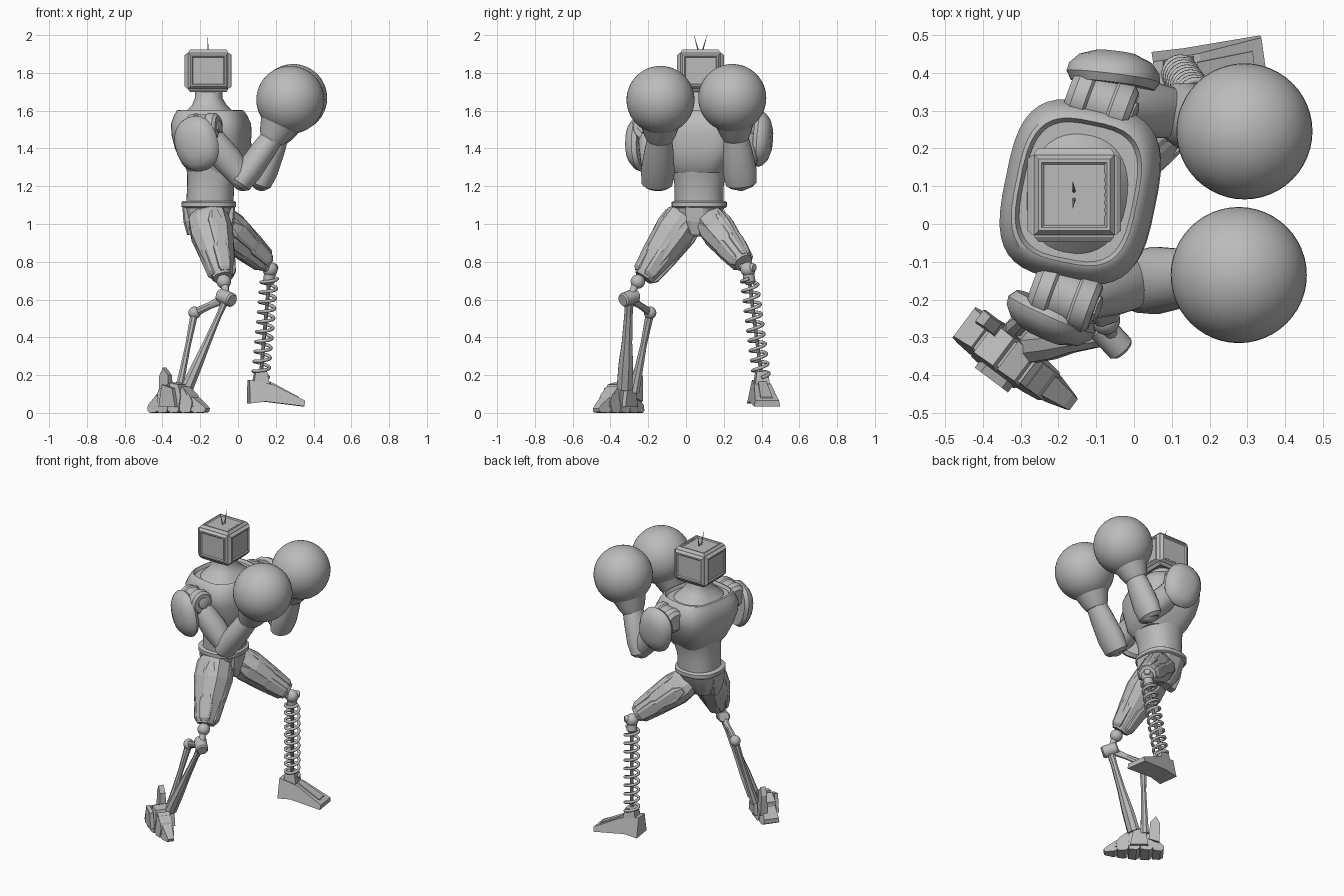
import bpy, bmesh, math
from mathutils import Vector as V, Matrix

if "Cube" in bpy.data.objects:
    bpy.data.objects.remove(bpy.data.objects["Cube"])

grey = bpy.data.materials.new("plain grey")
grey.use_nodes = True
grey.diffuse_color = (0.5, 0.5, 0.5, 1)
grey.node_tree.nodes["Principled BSDF"].inputs["Base Color"].default_value = (0.5, 0.5, 0.5, 1)


def finish(name, bm, smooth=None):
    bmesh.ops.recalc_face_normals(bm, faces=bm.faces)
    me = bpy.data.meshes.new(name)
    bm.to_mesh(me)
    bm.free()
    me.materials.append(grey)
    ob = bpy.data.objects.new(name, me)
    bpy.context.collection.objects.link(ob)
    if smooth:
        bpy.ops.object.select_all(action="DESELECT")
        ob.select_set(True)
        bpy.context.view_layer.objects.active = ob
        bpy.ops.object.shade_smooth_by_angle(angle=math.radians(smooth))
    return ob


def skin(name, rings, smooth=None):
    """Join rings of points into a capped tube."""
    bm = bmesh.new()
    loops = [[bm.verts.new(p) for p in ring] for ring in rings]
    n = len(loops[0])
    for a, b in zip(loops, loops[1:]):
        for i in range(n):
            bm.faces.new((a[i], a[(i + 1) % n], b[(i + 1) % n], b[i]))
    bm.faces.new(loops[0])
    bm.faces.new(loops[-1])
    return finish(name, bm, smooth)


def oval(n, rx, ry, power=2.0, turn=0.0):
    pts = []
    for i in range(n):
        a = math.tau * (i + 0.5) / n
        c, s = math.cos(a), math.sin(a)
        x = rx * math.copysign(abs(c) ** (2 / power), c)
        y = ry * math.copysign(abs(s) ** (2 / power), s)
        pts.append((x * math.cos(turn) - y * math.sin(turn), x * math.sin(turn) + y * math.cos(turn)))
    return pts


def body(name, rows, power=2.4, turn=0.0, n=40, smooth=35):
    """Stack of level ovals, each row is z, x, y, rx, ry."""
    return skin(name, [[(x + u, y + v, z) for u, v in oval(n, rx, ry, power, turn)]
                       for z, x, y, rx, ry in rows], smooth)


def limb(name, p, q, rows, n=20, smooth=35, hint=(0, 1, 0), power=2.0):
    """Tube from p to q, each row is fraction along, width, depth."""
    p, q = V(p), V(q)
    d = q - p
    side = (V(hint) - d * (V(hint).dot(d) / d.dot(d))).normalized()
    other = d.normalized().cross(side)
    return skin(name, [[p + d * t + side * u + other * v for u, v in oval(n, a, b, power)]
                       for t, a, b in rows], smooth)


def rod(name, p, q, r, n=16):
    return limb(name, p, q, [(0, r * .8, r * .8), (.08, r, r), (.92, r, r), (1, r * .8, r * .8)], n, 30)


def ball(name, c, r, segs=32):
    bm = bmesh.new()
    bmesh.ops.create_uvsphere(bm, u_segments=segs, v_segments=segs // 2, radius=r)
    bm.transform(Matrix.Translation(c))
    return finish(name, bm, 35)


def prism(name, profile, w, origin, yaw, w_top=None, w_tip=None):
    """Side outline (u, z) thickened across; may narrow at the top or at the far end."""
    top, low = max(z for _, z in profile), min(z for _, z in profile)
    far, near = max(u for u, _ in profile), min(u for u, _ in profile)
    rings = []
    for s in (-1, 1):
        ring = []
        for u, z in profile:
            h = s * (w + ((w_top or w) - w) * (z - low) / (top - low))
            h *= 1 + ((w_tip or w) / w - 1) * (u - near) / (far - near)
            ring.append((origin[0] + u * math.cos(yaw) - h * math.sin(yaw),
                         origin[1] + u * math.sin(yaw) + h * math.cos(yaw), origin[2] + z))
        rings.append(ring)
    return skin(name, rings)


# Head: a rounded box whose faces step outward as sloped, framed panels
bm = bmesh.new()
bmesh.ops.create_cube(bm, size=1)
bmesh.ops.scale(bm, vec=(.212, .212, .19), verts=bm.verts)
bmesh.ops.translate(bm, vec=(-.158, .077, 1.811), verts=bm.verts)
sides = list(bm.faces)
for f in sides:
    for thick, depth in ((.002, .006), (.014, .012), (.012, 0), (.008, -.006)):
        bmesh.ops.inset_region(bm, faces=[f], thickness=thick, depth=depth)
finish("head", bm)
for s in range(6):
    prism("head_vent", [(-.006, 0), (.006, 0), (.006, .006), (-.006, .006)], .006,
          (-.08, .027 + s * .02, 1.914), 0)
for y, tip in ((.07, .042), (.082, .112)):
    limb("antenna", (-.158, y, 1.9), (-.162, tip, 2.0),
         [(0, .005, .005), (.5, .003, .003), (1, .0008, .0008)], 8)

# Torso: flaring neck, chest shell with collar groove, waist and belt
body("neck", [(1.55, -.15, .08, .155, .185), (1.595, -.15, .08, .125, .15), (1.63, -.152, .08, .09, .105),
              (1.665, -.155, .08, .073, .08), (1.73, -.155, .08, .07, .075)], 2.3, -.15)
body("chest", [(1.27, -.125, .07, .125, .135), (1.32, -.125, .075, .165, .165), (1.40, -.135, .087, .19, .205),
               (1.47, -.14, .085, .20, .232), (1.53, -.143, .085, .20, .238), (1.575, -.145, .085, .182, .218),
               (1.60, -.147, .085, .167, .20), (1.604, -.147, .085, .157, .19), (1.585, -.147, .085, .147, .18)],
     3.2, -.2)
body("abdomen", [(1.08, -.15, .07, .125, .13), (1.2, -.145, .07, .125, .13), (1.26, -.135, .07, .135, .14),
                 (1.36, -.13, .075, .15, .16)], 2.3)
body("belt", [(1.085, -.155, .07, .135, .137), (1.092, -.155, .07, .145, .147),
              (1.115, -.155, .07, .145, .147), (1.122, -.155, .07, .135, .137)], 2.4)
body("pelvis", [(.935, -.165, .06, .055, .055), (1.0, -.16, .06, .11, .11), (1.09, -.155, .07, .138, .138)],
     2.4, 0, 12, 20)
for x in (-.035, -.275):
    limb("hip_guard", (x, .055, 1.09), (x * .8 - .03, .05, .945),
         [(0, .06, .02), (.5, .055, .028), (1, .025, .02)], 8, None, power=4)

# Arms: tilted shoulder drum, upper arm, forearm, cuff and round glove
arms = (("right", (-.185, -.192, 1.51), (.025, -.152, 1.235), (.19, -.138, 1.47), (.277, -.135, 1.657)),
        ("left", (-.09, .32, 1.51), (.125, .29, 1.235), (.215, .262, 1.48), (.292, .245, 1.667)))
drum = V((.083, -.03, .004))
for side, sh, el, wr, gl in arms:
    sh, el, wr, gl = V(sh), V(el), V(wr), V(gl)
    limb(side + "_shoulder", sh - drum, sh + drum,
         [(0, .05, .05), (.1, .072, .072), (.3, .078, .078), (.34, .07, .07), (.66, .07, .07),
          (.7, .078, .078), (.92, .074, .074), (1, .06, .06)], 24, 30)
    rod(side + "_axle", sh + drum * .7, sh + drum * 1.12 + V((0, 0, .004)), .036, 8)
    limb(side + "_upper_arm", sh, el,
         [(0, .05, .05), (.25, .07, .07), (.6, .075, .08), (1, .065, .06)])
    limb(side + "_forearm", el + (el - wr) * .16, wr,
         [(0, .06, .04), (.06, .082, .06), (.3, .09, .07), (.7, .077, .066), (1, .062, .058)], 24)
    ball(side + "_elbow", el, .06)
    limb(side + "_cuff", wr - (gl - wr) * .15, gl,
         [(0, .068, .064), (.12, .082, .08), (.35, .10, .10), (.7, .14, .14), (1, .15, .15)], 28)
    ball(side + "_glove", gl, .18, 48)

# Shoulder shields: domed plates hung outside the arms
for name, c, yaw, s in (("right_shield", (-.215, -.235, 1.425), -.42, -1),
                        ("left_shield", (-.055, .385, 1.45), -.12, 1)):
    rows = [(0, .108, .135), (.25, .122, .148), (.5, .118, .14), (.8, .095, .11), (1, .05, .06)]
    rot = Matrix.Rotation(yaw, 3, "Z")
    out = rot @ V((0, s, -.06)).normalized() * .07
    limb(name, V(c) - out * .25, V(c) + out, rows, 20, 40, (rot @ V((1, 0, .25))), 2.3)

# Thighs: faceted shells with raised armour strips
thighs = (("right", (-.16, .0, 1.04), (-.08, -.225, .715), 1.0, .064),
          ("left", (-.10, .13, 1.015), (.15, .305, .795), .86, .062))
for side, p, q, k, end in thighs:
    p, q = V(p), V(q)
    limb(side + "_thigh", p, q, [(-.12, .06 * k, .07 * k), (.05, .1 * k, .11 * k), (.3, .105 * k, .115 * k),
                                 (.62, .088 * k, .092 * k), (.92, end, end), (1, end * .8, end * .8)],
         10, None, (0, 1, .3), 2.6)
    d = q - p
    across = d.cross(V((0, 0, 1))).normalized()
    lift = across.cross(d).normalized()
    for dirn in (across, -across, lift, -lift):
        o = dirn * .076 * k
        limb(side + "_thigh_strip", p + d * .08 + o * 1.18, p + d * .97 + o * .66,
             [(0, .022, .02), (.15, .045, .028), (.55, .036, .028), (.62, .045, .026), (.95, .034, .022),
              (1, .024, .012)], 8, None, dirn.cross(d), 4)

# Left lower leg: coil spring on a plain wedge foot
knee, ankle = V((.17, .328, .76)), V((.12, .40, .19))
ball("left_knee", knee, .04)
rod("left_knee_pin", knee + V((-.03, -.035, .01)), knee + V((.03, .035, .01)), .022)
limb("left_knee_collar", knee, knee + (ankle - knee) * .14, [(0, .03, .03), (.8, .032, .032), (1, .02, .02)])
top = knee + (ankle - knee) * .08
axis = (ankle - top).normalized()
e1 = axis.cross(V((0, 1, 0))).normalized()
e2 = axis.cross(e1)
turns, steps = 10, 20
path = []
for i in range(turns * steps + 1):
    a = math.tau * i / steps
    path.append(top + (ankle - top) * (i / (turns * steps)) + (e1 * math.cos(a) + e2 * math.sin(a)) * .042)
rings = []
for i, c in enumerate(path):
    t = (path[min(i + 1, len(path) - 1)] - path[max(i - 1, 0)]).normalized()
    b = t.cross(axis).normalized()
    m = t.cross(b)
    rings.append([c + (b * u + m * v) for u, v in oval(8, .009, .009)])
skin("left_spring", rings, 50)
rod("left_spring_core", top, ankle, .01, 10)
prism("left_ankle", [(-.045, 0), (.045, 0), (.03, .08), (-.03, .08)], .04, (.12, .40, .14), .14, .03)
prism("left_foot", [(-.065, .05), (.02, .06), (.225, .035), (.228, .065), (.06, .15), (-.065, .175)], .07,
      (.12, .398, 0), .14, .04)
prism("left_foot_ridge", [(.05, .1), (.2, .05), (.2, .085), (.05, .165)], .035, (.12, .398, 0), .14, .022)

# Right lower leg: ball knee, crank and two thin struts
crank, rear = V((-.06, -.30, .61)), V((-.23, -.19, .53))
ball("right_knee", (-.075, -.255, .695), .038)
limb("right_knee_stem", (-.075, -.255, .70), crank, [(0, .026, .026), (.6, .018, .018), (1, .03, .03)], 12)
rod("right_crank_barrel", crank + V((-.035, .035, .015)), crank + V((.03, -.035, -.015)), .038)
limb("right_crank_arm", crank, rear, [(0, .02, .03), (.5, .013, .02), (1, .018, .024)], 8, None)
ball("right_rear_joint", rear, .033)
limb("right_front_strut", crank, (-.27, -.325, .13),
     [(0, .026, .022), (.2, .024, .016), (.5, .03, .022), (.75, .042, .03), (1, .045, .035)], 8, None)
limb("right_rear_strut", rear, (-.315, -.275, .11),
     [(0, .024, .022), (.4, .018, .016), (.8, .026, .02), (1, .03, .026)], 8, None)

# Right foot: a row of wedge blocks from heel to pointed toe
yaw, mid = math.atan2(-.6, .8), (-.31, -.365, 0)
for i, (u0, u1, h0, h1, w, tip) in enumerate((
        (-.175, -.11, .04, .10, .052, .06), (-.107, -.035, .12, .155, .062, .066),
        (-.03, .035, .16, .15, .066, .06), (.04, .105, .14, .095, .056, .046),
        (.105, .18, .085, .04, .044, .02))):
    prism("right_foot_block_%d" % (i + 1), [(u0, .012), (u0 + .02, .0), (u1, .004), (u1 + .008, h1 * .6),
                                            (u1 - .01, h1), (u0, h0)], w, mid, yaw, w * .7, tip)
prism("right_foot_bridge", [(-.15, .03), (.12, .03), (.06, .125), (-.09, .125)], .04, mid, yaw)
prism("right_heel_spur", [(-.15, .06), (-.085, .08), (-.095, .2), (-.13, .24), (-.155, .19)], .022,
      (-.285, -.335, 0), yaw, .016)
for s in (-1, 1):
    prism("right_foot_flap", [(-.08, .03), (.03, .03), (.01, .13), (-.06, .15)], .012,
          (mid[0] + s * .04, mid[1] + s * .053, 0), yaw)
